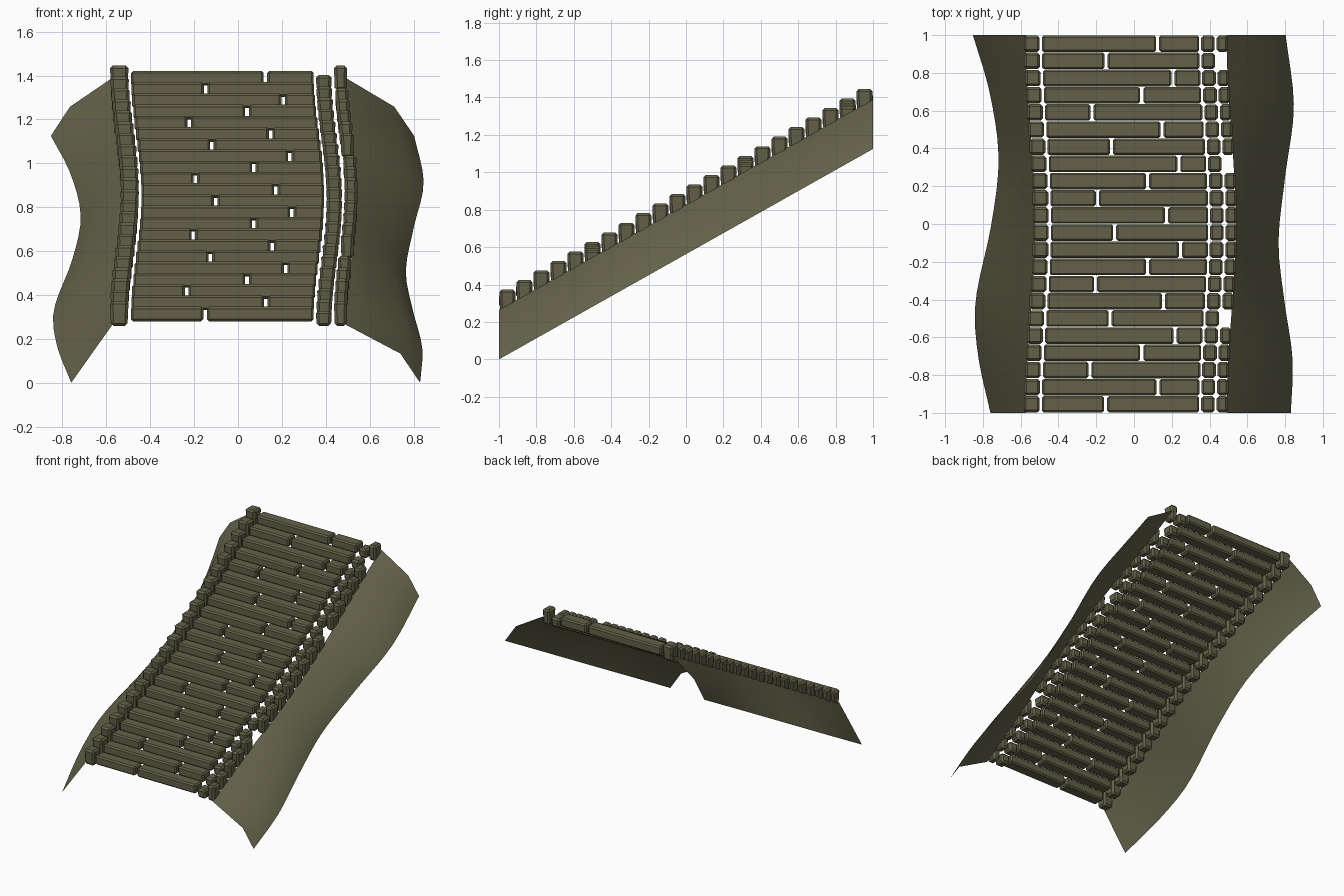
import bpy, bmesh, math
from mathutils import Matrix, Vector

if "Cube" in bpy.data.objects:
    bpy.data.objects.remove(bpy.data.objects["Cube"], do_unlink=True)

STEPS = 22
DEPTH = 2 / STEPS
SLOPE = 0.5625

stone = bpy.data.materials.new("mossy stone")
stone.use_nodes = True
COLOUR = (0.125, 0.12, 0.065, 1)
stone.diffuse_color = COLOUR
stone.node_tree.nodes["Principled BSDF"].inputs["Base Color"].default_value = COLOUR


def sway(y):
    """Sideways drift of the whole stair along its run."""
    return 0.048 * math.cos(math.pi * y / 2) ** 2


def finish(name, bm):
    mesh = bpy.data.meshes.new(name)
    bm.to_mesh(mesh)
    bm.free()
    mesh.materials.append(stone)
    obj = bpy.data.objects.new(name, mesh)
    bpy.context.collection.objects.link(obj)
    return obj


def add_block(bm, x0, x1, y, z0, z1, taper=1.0):
    """Stone block, optionally narrowed towards its foot."""
    size = Vector((x1 - x0, DEPTH - 0.003, z1 - z0))
    centre = Vector(((x0 + x1) / 2, y, (z0 + z1) / 2))
    verts = bmesh.ops.create_cube(bm, size=1)["verts"]
    for v in verts:
        narrow = taper if v.co.z < 0 else 1
        v.co.x *= size.x * narrow
        v.co.y *= size.y * narrow
        v.co.z *= size.z
        v.co += centre


def chamfer(obj, width):
    mod = obj.modifiers.new("chamfer", 'BEVEL')
    mod.width = width
    mod.segments = 1
    mod.limit_method = 'ANGLE'


def rows():
    for i in range(STEPS):
        y = -1 + DEPTH * (i + 0.5)
        yield i, y, sway(y), SLOPE * DEPTH * i


# Treads: two long stones per step with a staggered joint
joints = (-0.15, 0.125, -0.24, 0.03, 0.2)
bm = bmesh.new()
for i, y, s, rise in rows():
    joint = joints[i % 5] + s
    add_block(bm, -0.488 + s, joint - 0.008, y, 0.28 + rise, 0.347 + rise)
    add_block(bm, joint + 0.008, 0.345 + s, y, 0.28 + rise, 0.347 + rise)
chamfer(finish("treads", bm), 0.01)


# Kerbs: single column on the right, double column on the left with gaps
def kerb(name, x0, x1, top, missing=()):
    bm = bmesh.new()
    for i, y, s, rise in rows():
        if i not in missing:
            add_block(bm, x0 + s, x1 + s, y, 0.258 + rise, top + rise, 0.88)
    chamfer(finish(name, bm), 0.013)


kerb("right_kerb", -0.584, -0.499, 0.372)
kerb("left_inner_kerb", 0.354, 0.428, 0.328)
kerb("left_outer_kerb", 0.437, 0.498, 0.372, missing=(5, 14, 20))


# Banks: thin sloping sheets with a wavy outer edge
def smooth_curve(keys, y):
    """Cubic curve through (y, x) keys."""
    k = max(j for j in range(len(keys) - 1) if keys[j][0] <= y + 1e-6)

    def tangent(j):
        a, b = keys[max(j - 1, 0)], keys[min(j + 1, len(keys) - 1)]
        return (b[1] - a[1]) / (b[0] - a[0])
    (ya, xa), (yb, xb) = keys[k], keys[k + 1]
    h = yb - ya
    t = (y - ya) / h
    return (xa * (1 + 2 * t) * (1 - t) ** 2 + xb * t * t * (3 - 2 * t)
            + h * (tangent(k) * t * (1 - t) ** 2 - tangent(k + 1) * t * t * (1 - t)))


def bank(name, inner, outer_keys, bulge_front, bulge_back):
    bm = bmesh.new()
    previous = None
    for i in range(STEPS + 1):
        y = -1 + DEPTH * i
        base = SLOPE * (y + 1)
        x_in = inner + sway(y)
        x_out = smooth_curve(outer_keys, y)
        t = (y + 1) / 2
        x_mid = x_in + (x_out - x_in) * (bulge_front + (bulge_back - bulge_front) * t)
        row = [bm.verts.new(p) for p in
               ((x_in, y, base + 0.265), (x_mid, y, base + 0.133), (x_out, y, base))]
        if previous:
            for a in range(2):
                bm.faces.new((previous[a], previous[a + 1], row[a + 1], row[a]))
        previous = row
    for f in bm.faces:
        f.normal_update()
        if f.normal.z < 0:
            f.normal_flip()
    obj = finish(name, bm)
    bpy.context.view_layer.objects.active = obj
    obj.select_set(True)
    bpy.ops.object.shade_smooth_by_angle(angle=math.radians(30))
    obj.select_set(False)


bank("right_bank", -0.572,
     [(-1, -0.76), (-0.7, -0.825), (-0.42, -0.84), (0, -0.755), (0.35, -0.717),
      (0.7, -0.765), (1, -0.853)], 0.5, 0.69)
bank("left_bank", 0.49,
     [(-1, 0.83), (-0.72, 0.84), (-0.4, 0.795), (-0.1, 0.765), (0.25, 0.8),
      (0.62, 0.846), (1, 0.803)], 0.735, 0.71)
